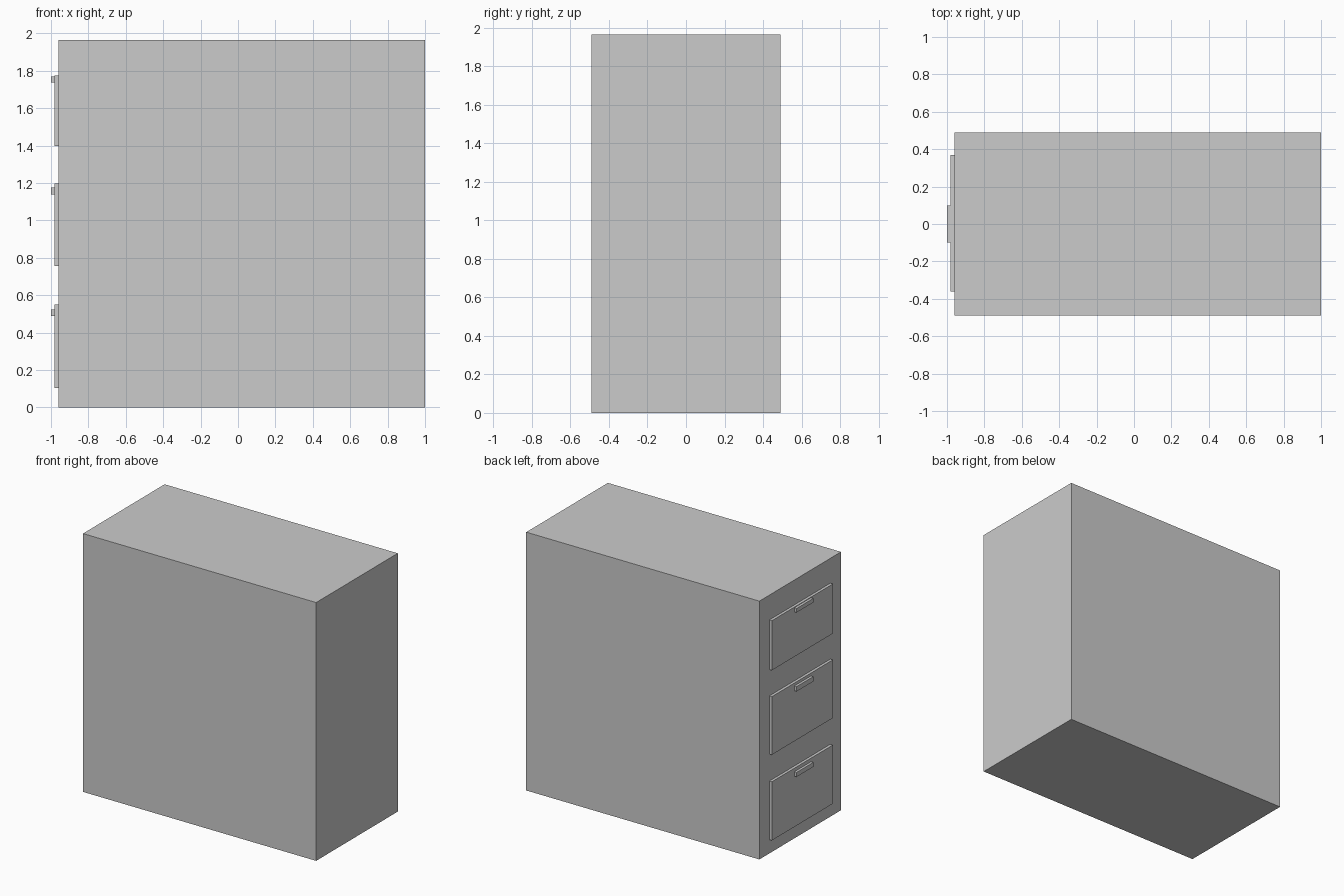
import bpy

if "Cube" in bpy.data.objects:
    bpy.data.objects.remove(bpy.data.objects["Cube"])


def box(name, x, y, z):
    """Box spanning the given (min, max) ranges."""
    bpy.ops.mesh.primitive_cube_add(size=1, location=[(a + b) / 2 for a, b in (x, y, z)])
    ob = bpy.context.object
    ob.name = name
    ob.scale = [b - a for a, b in (x, y, z)]
    bpy.ops.object.transform_apply(location=False, rotation=False, scale=True)
    return ob


# cabinet body
box("cabinet_body", (-0.96, 1.0), (-0.49, 0.49), (0, 1.963))

# drawer fronts on the -x side, each with a small bar handle
drawers = {
    "bottom": ((0.104, 0.55), (0.489, 0.523)),
    "middle": ((0.755, 1.197), (1.138, 1.175)),
    "top": ((1.397, 1.774), (1.738, 1.769)),
}
for level, (panel_z, handle_z) in drawers.items():
    box(level + "_drawer_front", (-0.981, -0.96), (-0.362, 0.37), panel_z)
    box(level + "_drawer_handle", (-1.0, -0.981), (-0.1, 0.1), handle_z)
